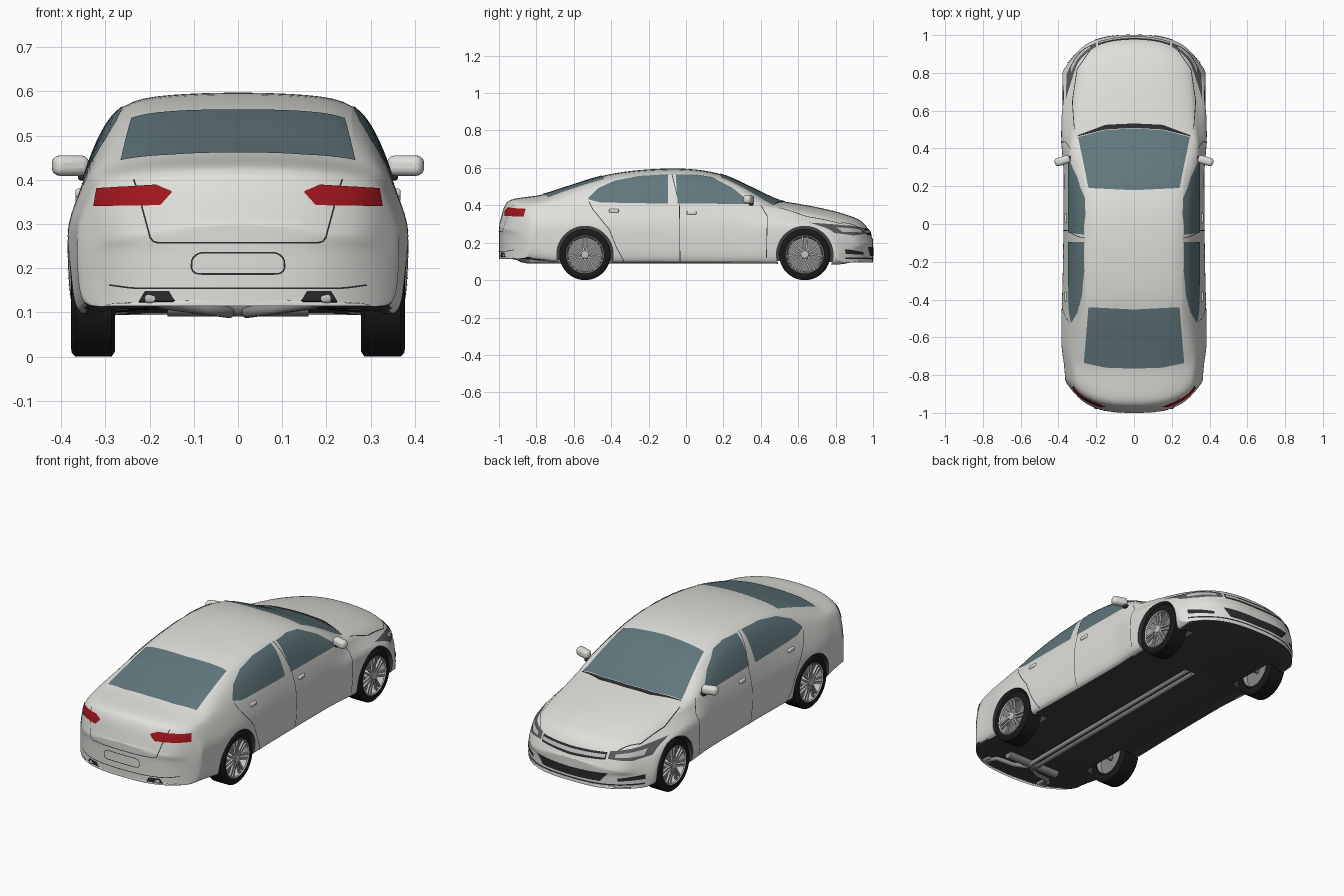
import bpy, bmesh, math
from mathutils import Vector, Matrix
from mathutils.bvhtree import BVHTree

if "Cube" in bpy.data.objects:
    bpy.data.objects.remove(bpy.data.objects["Cube"], do_unlink=True)


def material(name, *rgb):
    m = bpy.data.materials.new(name)
    m.use_nodes = True
    m.diffuse_color = (*rgb, 1)
    bsdf = next(n for n in m.node_tree.nodes if n.type == 'BSDF_PRINCIPLED')
    bsdf.inputs["Base Color"].default_value = (*rgb, 1)
    return m


PAINT = material("white paint", .74, .74, .71)
GLASS = material("tinted glass", .12, .185, .205)
RUBBER = material("black rubber", .01, .01, .01)
TRIM = material("dark trim", .025, .025, .028)
UNDER = material("underbody grey", .05, .05, .05)
RED = material("tail light red", .36, .008, .012)
SILVER = material("silver", .55, .55, .56)
STEEL = material("pipe steel", .25, .25, .25)
LAMP = material("smoked lamp", .1, .105, .11)


def finish(name, bm, *mats, angle=35):
    mesh = bpy.data.meshes.new(name)
    bm.to_mesh(mesh)
    bm.free()
    ob = bpy.data.objects.new(name, mesh)
    bpy.context.collection.objects.link(ob)
    for m in mats:
        mesh.materials.append(m)
    smooth(ob, angle)
    return ob


def smooth(ob, angle=35):
    bpy.ops.object.select_all(action='DESELECT')
    ob.select_set(True)
    bpy.context.view_layer.objects.active = ob
    bpy.ops.object.shade_smooth_by_angle(angle=math.radians(angle))


def lerp(keys, y):
    for (a, u), (b, v) in zip(keys, keys[1:]):
        if y <= b:
            return u + (v - u) * max(0, (y - a) / (b - a))
    return keys[-1][1]


def ramp(a, b, t):
    t = min(1, max(0, (t - a) / (b - a)))
    return t * t * (3 - 2 * t)


# Body guide curves along the length
TOP = [(-1, .3), (-.985, .37), (-.965, .42), (-.93, .437), (-.77, .457), (-.45, .562),
       (-.3, .588), (-.1, .601), (.05, .597), (.2, .57), (.5, .425), (.6, .413),
       (.8, .372), (.93, .328), (.965, .295), (.985, .26), (1, .22)]
WIDTH = [(-1, .365), (-.6, .389), (-.2, .376), (.3, .374), (.65, .388), (1, .38)]
FLOOR = [(-1, .11), (-.7, .09), (.5, .085), (.95, .078), (1, .09)]
BELT = [(-1, .32), (-.8, .335), (-.5, .35), (.3, .35), (.5, .345), (1, .31)]
ROOF = [(-1, .26), (-.77, .285), (-.45, .265), (0, .272), (.18, .265), (.48, .315), (1, .26)]


def section(y, squeeze):
    top, w, low = lerp(TOP, y), lerp(WIDTH, y), lerp(FLOOR, y)
    xb, xr = lerp(BELT, y), lerp(ROOF, y)
    zb, zr, zs = min(.405, top - .045), top - .022, min(.315, top - .065)
    zm = min(.27, top - .09)
    half = [(0, low + .02), (w - .08, low + .02), (w - .05, low), (w - .015, low + .008),
            (w - .004, low + .35 * (zm - low)), (w, zm), (w - .005, zs), (xb, zb),
            ((xb + xr) / 2 + .008, (zb + zr) / 2), (xr, zr), (xr * .6, top - .005), (0, top)]
    ring = half + [(-x, z) for x, z in half[-2:0:-1]]
    pull = ramp(.2, .7, y) if y > 0 else -ramp(.6, 1, -y)
    return [Vector((x * squeeze, y - pull * .2 * abs(x * squeeze / .385) ** 3.5, z)) for x, z in ring]


def build_body():
    stations = [-.985, -.965, -.93, -.85, -.77, -.7, -.6, -.45, -.3, -.1, .05, .2, .3, .4,
                .5, .55, .65, .8, .88, .93, .965, .985]
    caps = [0, .3, .6, .85, 1]
    plan = [(-1, s) for s in caps] + [(y, 1) for y in stations] + [(1, s) for s in caps[::-1]]
    bm = bmesh.new()
    rings = [[bm.verts.new(p) for p in section(*s)] for s in plan]
    for a, b in zip(rings, rings[1:]):
        for i in range(len(a)):
            j = (i + 1) % len(a)
            bm.faces.new((a[i], a[j], b[j], b[i]))
    bmesh.ops.remove_doubles(bm, verts=bm.verts, dist=.0005)
    bmesh.ops.recalc_face_normals(bm, faces=bm.faces)
    ob = finish("body_shell", bm, PAINT, UNDER)
    ob.modifiers.new("Rounding", 'SUBSURF').levels = 2
    return ob


def bake(ob):
    bpy.context.view_layer.update()
    graph = bpy.context.evaluated_depsgraph_get()
    mesh = bpy.data.meshes.new_from_object(ob.evaluated_get(graph))
    ob.modifiers.clear()
    ob.data = mesh


body = build_body()
bake(body)
surface = BVHTree.FromPolygons([v.co for v in body.data.vertices], [p.vertices for p in body.data.polygons])

# Wheel arches
AXLES = {"tail": -.54, "nose": .635}
HUB = .137
for end, y in AXLES.items():
    for side in (-1, 1):
        bm = bmesh.new()
        place = Matrix.Translation((side * .4, y, HUB)) @ Matrix.Rotation(math.pi / 2, 4, 'Y')
        bmesh.ops.create_cone(bm, cap_ends=True, segments=56, radius1=.151, radius2=.151, depth=.3, matrix=place)
        cutter = finish("arch_cutter", bm)
        mod = body.modifiers.new("Arch", 'BOOLEAN')
        mod.operation, mod.solver, mod.object = 'DIFFERENCE', 'EXACT', cutter
        bake(body)
        bpy.data.objects.remove(cutter, do_unlink=True)
for p in body.data.polygons:
    c, n = p.center, p.normal
    in_arch = any(math.hypot(c.y - y, c.z - HUB) < .1515 for y in AXLES.values())
    below = n.z < -.6 and c.z < .15 and abs(c.x) < .345
    p.material_index = int(below or (in_arch and (abs(n.x) < .5 or abs(c.x) < .3)))
smooth(body)

# Plates projected on to the body
RAYS = {"side": lambda a, b: (Vector((1, a, b)), Vector((-1, 0, 0))),
        "top": lambda a, b: (Vector((a, b, 2)), Vector((0, 0, -1))),
        "tail": lambda a, b: (Vector((a, -2, b)), Vector((0, 1, 0))),
        "nose": lambda a, b: (Vector((a, 2, b)), Vector((0, -1, 0)))}


def resample(path, n):
    path = [Vector(p) for p in path]
    dist = [0]
    for a, b in zip(path, path[1:]):
        dist.append(dist[-1] + (b - a).length)
    xs, ys = ([(d, p[k]) for d, p in zip(dist, path)] for k in (0, 1))
    return [Vector((lerp(xs, dist[-1] * i / n), lerp(ys, dist[-1] * i / n))) for i in range(n + 1)]


def patch(name, low, high, view, mat, mirror=False, cols=32, rows=8, lift=.003):
    bm = bmesh.new()
    grid = []
    for a, b in zip(resample(low, cols), resample(high, cols)):
        line = []
        for r in range(rows + 1):
            start, ray = RAYS[view](*a.lerp(b, r / rows))
            hit, normal = surface.ray_cast(start, ray)[:2]
            line.append(bm.verts.new(hit + normal * lift) if hit else None)
        grid.append(line)
    for a, b in zip(grid, grid[1:]):
        for r in range(rows):
            quad = (a[r], b[r], b[r + 1], a[r + 1])
            if all(quad):
                f = bm.faces.new(quad)
                f.normal_update()
                if f.normal.dot(ray) > 0:
                    f.normal_flip()
    ob = finish(name, bm, mat)
    if mirror:
        mirror_x(ob)
    return ob


def mirror_x(ob):
    mod = ob.modifiers.new("Mirror", 'MIRROR')
    mod.mirror_object = body


def seam(name, path, view, mirror=False, width=.0018):
    pts = resample(path, 40)
    edges = [[], []]
    for i, p in enumerate(pts):
        d = (pts[min(i + 1, 40)] - pts[max(i - 1, 0)]).normalized()
        off = Vector((-d.y, d.x)) * width
        edges[0].append(p - off)
        edges[1].append(p + off)
    patch(name, *edges, view, TRIM, mirror, cols=60, rows=1, lift=.002)


def both(points):
    return [(-x, b) for x, b in points[::-1]] + points


# Glass
patch("windscreen", both([(0, .505), (.15, .497), (.295, .46)]), both([(0, .178), (.24, .19)]), "top", GLASS)
patch("wiper_cowl", both([(0, .508), (.15, .5), (.3, .463)]), both([(0, .532), (.15, .525), (.295, .47)]), "top", TRIM)
patch("rear_window", both([(0, -.765), (.15, -.76), (.265, -.735)]), both([(0, -.452), (.24, -.44)]), "top", GLASS)
patch("nose_door_window", [(-.045, .41), (.345, .405)],
      [(-.055, .562), (.05, .563), (.14, .548), (.25, .49), (.345, .412)], "side", GLASS, True)
patch("tail_door_window", [(-.52, .43), (-.46, .414), (-.095, .408)],
      [(-.52, .44), (-.47, .49), (-.38, .53), (-.25, .555), (-.095, .564)], "side", GLASS, True)
seam("quarter_window_bar", [(-.43, .415), (-.425, .51)], "side", True, .003)

# Panel seams
seam("door_gap_middle", [(-.075, .565), (-.035, .4), (-.032, .1)], "side", True)
seam("door_gap_nose", [(.4, .4), (.435, .34), (.43, .12)], "side", True)
seam("door_gap_tail", [(-.52, .42), (-.5, .38), (-.41, .27), (-.37, .17), (-.33, .1)], "side", True)
seam("boot_gap", both([(0, .258), (.195, .258), (.225, .37), (.235, .4)]), "tail")
seam("bonnet_gap", [(.315, .5), (.325, .65), (.3, .82), (.23, .92)], "top", True)
seam("number_plate_recess", [(0, .235), (.09, .235), (.105, .22), (.105, .195), (.095, .187), (-.095, .187),
                             (-.105, .195), (-.105, .22), (-.09, .235), (0, .235)], "tail")
seam("tail_bumper_crease", both([(0, .155), (.24, .155), (.29, .162)]), "tail")

# Lamps, grille and intakes
patch("tail_light", [(.15, .37), (.175, .342), (.325, .34)], [(.15, .374), (.185, .388), (.318, .38)],
      "tail", RED, True)
patch("headlight", [(.2, .247), (.3, .238), (.355, .25)], [(.2, .28), (.3, .292), (.358, .305)], "nose", LAMP, True)
patch("headlight_lens", [(.23, .253), (.33, .255)], [(.23, .268), (.33, .28)], "nose", SILVER, True, lift=.005)
patch("grille", both([(0, .232), (.19, .242)]), both([(0, .272), (.19, .276)]), "nose", TRIM)
patch("grille_bar", both([(0, .244), (.185, .251)]), both([(0, .262), (.185, .266)]), "nose", SILVER, lift=.006)
patch("lower_intake", both([(0, .128), (.17, .13)]), both([(0, .172), (.21, .178)]), "nose", TRIM)
patch("fog_lamp_slot", [(.25, .135), (.35, .14)], [(.25, .15), (.35, .165)], "nose", TRIM, True)
patch("chin_gap", both([(0, .112), (.35, .112)]), both([(0, .119), (.35, .12)]), "nose", TRIM)
patch("exhaust_recess", [(.14, .122), (.225, .122)], [(.155, .148), (.21, .148)], "tail", TRIM, True)


def blob(name, at, size, mat, turn=0):
    bm = bmesh.new()
    bmesh.ops.create_cube(bm, size=2)
    ob = finish(name, bm, mat, angle=60)
    ob.data.transform(Matrix.Translation(at) @ Matrix.Rotation(turn, 4, 'Z') @ Matrix.Diagonal((*size, 1)))
    bev = ob.modifiers.new("Round", 'BEVEL')
    bev.width, bev.segments = min(size) * .8, 4
    mirror_x(ob)
    return ob


# Door mirrors, handles and exhaust tips
blob("door_mirror", (.379, .335, .432), (.042, .022, .023), PAINT, -.3)
blob("mirror_stalk", (.342, .348, .408), (.02, .012, .01), TRIM)
for name, y, z in (("tail_door_handle", -.385, .37), ("nose_door_handle", .03, .36)):
    hit = surface.ray_cast(*RAYS["side"](y, z))[0]
    blob(name, hit, (.008, .026, .01), PAINT)
blob("exhaust_tip", (.185, -.95, .131), (.026, .03, .01), SILVER)


def tube(name, points, radius, mat=STEEL):
    data = bpy.data.curves.new(name, 'CURVE')
    data.dimensions, data.bevel_depth, data.bevel_resolution, data.use_fill_caps = '3D', radius, 3, True
    spline = data.splines.new('POLY')
    spline.points.add(len(points) - 1)
    for p, co in zip(spline.points, points):
        p.co = (*co, 1)
    data.materials.append(mat)
    bpy.context.collection.objects.link(bpy.data.objects.new(name, data))


# Underside pipes and axles
for name, s in (("left", 1), ("right", -1)):
    tube(name + "_exhaust_pipe", [(s * .02, .45, .1), (s * .02, -.84, .1), (s * .08, -.88, .108),
                                  (s * .17, -.9, .12), (s * .185, -.95, .128)], .013)
tube("silencer", [(-.16, -.82, .115), (.16, -.82, .115)], .025)
for end, y in AXLES.items():
    tube(end + "_axle", [(-.3, y, HUB), (.3, y, HUB)], .016)


def lathe(name, profile, mat):
    bm = bmesh.new()
    vs = [bm.verts.new((x, 0, r)) for x, r in profile]
    es = [bm.edges.new(p) for p in zip(vs, vs[1:])]
    bmesh.ops.spin(bm, geom=vs + es, cent=(0, 0, 0), axis=(1, 0, 0), angle=math.tau, steps=48)
    bmesh.ops.remove_doubles(bm, verts=bm.verts, dist=.0001)
    bmesh.ops.recalc_face_normals(bm, faces=bm.faces)
    return finish(name, bm, mat)


def spokes():
    bm = bmesh.new()
    for k in range(7):
        for lean in (-.17, .17):
            turn = Matrix.Rotation(math.tau * k / 7 + lean, 4, 'X')
            tilt = Matrix.Translation((.038, 0, .06)) @ Matrix.Rotation(-lean * .6, 4, 'X')
            bmesh.ops.create_cube(bm, size=1, matrix=turn @ tilt @ Matrix.Diagonal((.012, .009, .085, 1)))
    return finish("spokes", bm, SILVER)


# Wheels
parts = [lathe("tyre", [(-.05, .1), (-.05, .125), (-.042, .137), (.04, .137), (.048, .128), (.05, .115), (.046, .1),
                        (-.05, .1)], RUBBER),
         lathe("rim", [(-.048, .1), (.046, .103), (.048, .1), (.044, .095), (.02, .092), (-.048, .092)], SILVER),
         lathe("brake_disc", [(-.02, 0), (-.02, .091), (0, .091), (.002, .075), (.002, 0)], STEEL),
         lathe("hub_cap", [(0, .028), (.038, .028), (.046, .02), (.048, 0)], SILVER), spokes()]
for end, y in AXLES.items():
    for side, s in (("left", 1), ("right", -1)):
        for part in parts:
            ob = bpy.data.objects.new(f"{end}_{side}_{part.name}", part.data)
            ob.location = (s * .328, y, HUB)
            ob.rotation_euler.z = 0 if s > 0 else math.pi
            bpy.context.collection.objects.link(ob)
for part in parts:
    bpy.data.objects.remove(part, do_unlink=True)
